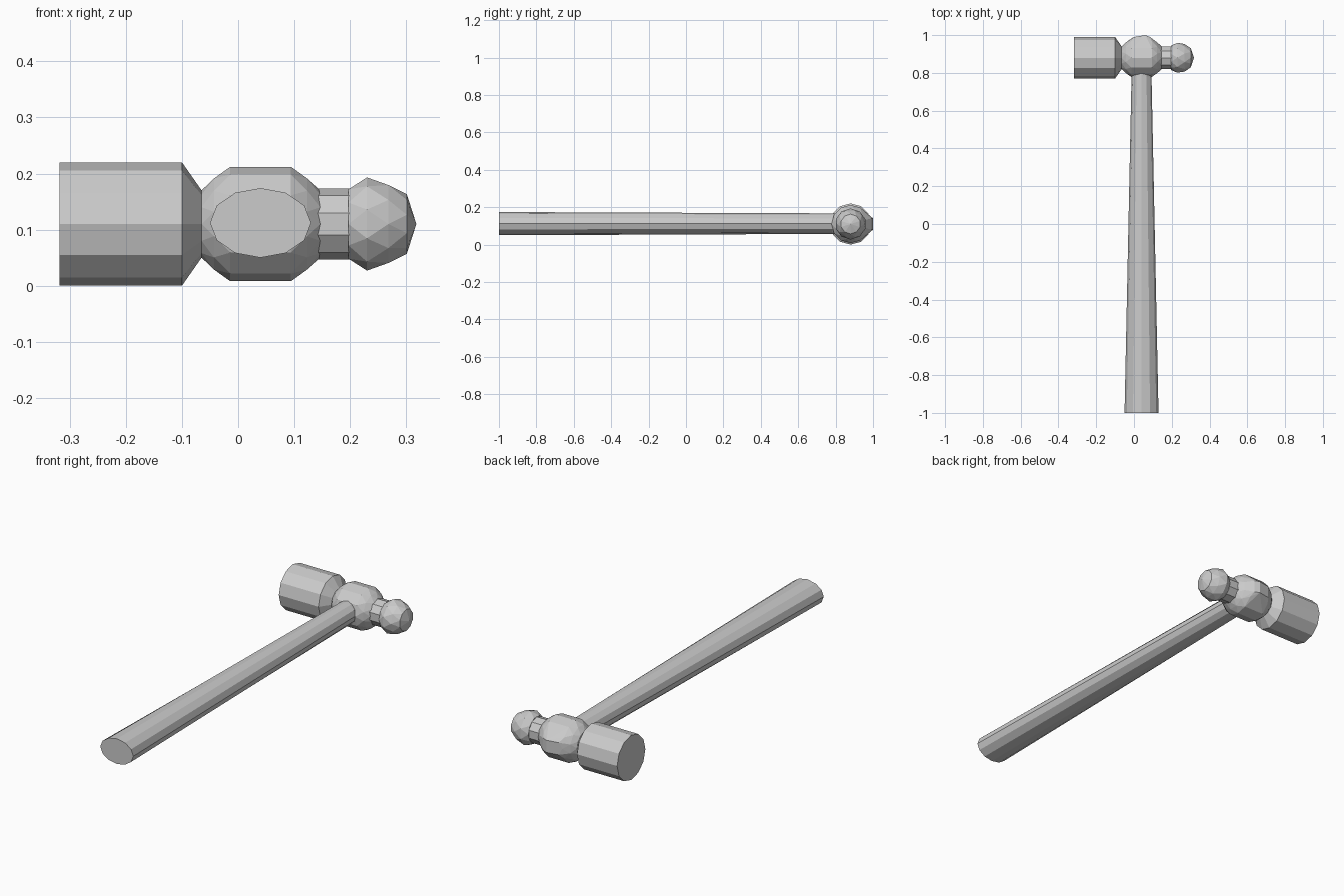
import bpy, bmesh
from math import cos, sin, pi

if "Cube" in bpy.data.objects:
    bpy.data.objects.remove(bpy.data.objects["Cube"])

CX, CY, CZ = 0.04, 0.88, 0.11   # handle x, head axis y and z


def finish(name, bm):
    bmesh.ops.recalc_face_normals(bm, faces=bm.faces[:])
    mesh = bpy.data.meshes.new(name)
    bm.to_mesh(mesh)
    bm.free()
    obj = bpy.data.objects.new(name, mesh)
    bpy.context.collection.objects.link(obj)
    return obj


def ring_x(x, r, n, shift=0.0):
    """Points of a ring around the head axis."""
    step = 2 * pi / n
    return [(x, CY + r * cos((i + shift) * step), CZ + r * sin((i + shift) * step))
            for i in range(n)]


def ring_y(y, rx, rz, n):
    """Points of an oval ring around the handle axis."""
    return [(CX + rx * cos(2 * pi * i / n), y, CZ + 0.002 + rz * sin(2 * pi * i / n))
            for i in range(n)]


def loft(name, rings):
    bm = bmesh.new()
    loops = [[bm.verts.new(p) for p in ring] for ring in rings]
    n = len(loops[0])
    for a, b in zip(loops, loops[1:]):
        for i in range(n):
            j = (i + 1) % n
            bm.faces.new((a[i], a[j], b[j], b[i]))
    bm.faces.new(loops[0])
    bm.faces.new(loops[-1])
    return finish(name, bm)


def hull(name, points):
    bm = bmesh.new()
    for p in points:
        bm.verts.new(p)
    res = bmesh.ops.convex_hull(bm, input=bm.verts[:])
    loose = [v for v in bm.verts if not v.link_faces]
    bmesh.ops.delete(bm, geom=loose, context='VERTS')
    return finish(name, bm)


# Striking face with its tapered throat
loft("striking_face", [ring_x(x, r, 12) for x, r in
                       [(-0.318, 0.11), (-0.10, 0.11), (-0.065, 0.06), (-0.04, 0.055)]])

# Faceted head body, slightly domed where the handle is wedged at the back
body = []
for x, r, shift in [(-0.065, 0.06, 0), (-0.043, 0.084, 0.5), (-0.014, 0.102, 0),
                    (0.094, 0.102, 0), (0.123, 0.084, 0.5), (0.147, 0.06, 0)]:
    body += ring_x(x, r, 12, shift)
body += [(x, y, CZ + s * 0.03) for s in (-1, 1)
         for x, y in ((0.0, 0.99), (0.06, 1.0), (0.085, 0.99))]
hull("head_body", body)

# Neck between body and ball
loft("peen_neck", [ring_x(x, r, 10, 0.5) for x, r in
                   [(0.12, 0.063), (0.197, 0.063), (0.22, 0.06)]])

# Rounded ball end
ball = [(0.318, CY, CZ)]
for x, r, shift in [(0.197, 0.065, 0.5), (0.23, 0.083, 0), (0.268, 0.073, 0.5), (0.301, 0.053, 0)]:
    ball += ring_x(x, r, 10, shift + 0.5)
hull("ball_peen", ball)

# Tapered oval handle, seated inside the head
loft("handle", [ring_y(y, rx, rz, 12) for y, rx, rz in
                [(-1.0, 0.09, 0.062), (0.78, 0.053, 0.055), (0.86, 0.051, 0.054)]])
